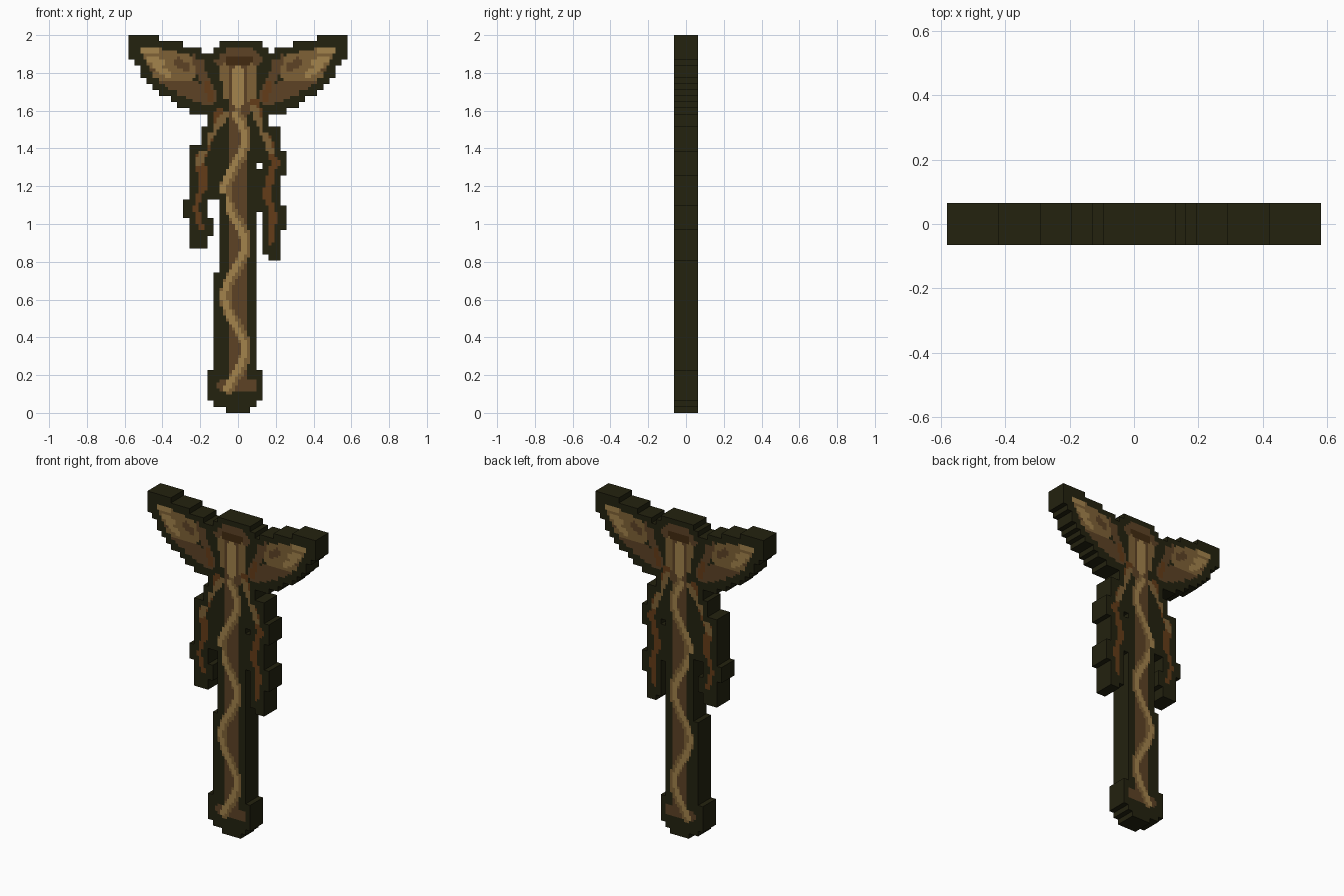
import bpy
import bmesh
import math
from mathutils import Vector

if "Cube" in bpy.data.objects:
    bpy.data.objects.remove(bpy.data.objects["Cube"], do_unlink=True)

U = 2 / 62        # one block of the silhouette
SUB = 2           # painted cells per block
DEPTH = 2 * U     # half thickness


# ---- Materials -------------------------------------------------------------
def linear(v):
    v /= 255
    return v / 12.92 if v <= 0.04045 else ((v + 0.055) / 1.055) ** 2.4


PALETTE = {"dark outline": (35, 34, 15), "deep bark": (66, 42, 16),
           "brown bark": (93, 66, 37), "red bark": (100, 60, 24),
           "tan wood": (126, 97, 54), "light wood": (163, 131, 76)}
OUT, DEEP, BROWN, RED, TAN, LIGHT = range(6)
materials = []
for name, rgb in PALETTE.items():
    m = bpy.data.materials.new(name)
    m.use_nodes = True
    col = [linear(c) for c in rgb] + [1]
    m.diffuse_color = col
    m.node_tree.nodes["Principled BSDF"].inputs["Base Color"].default_value = col
    materials.append(m)


# ---- Silhouette, as block rectangles (col0, col1, row0, row1) ---------------
def wing(side):
    # stepped top, lower edge sweeping up to the tip
    rects = []
    for n in range(5, 18):
        top = 59 + (n > 5) + (n > 8) + (n > 12)
        bottom = round(49.1 + .058 * (n - 4.5) ** 2)
        c = n if side > 0 else -n - 1
        rects.append((c, c + 1, bottom, top))
    return rects


PARTS = {
    "right_wing": wing(-1),
    "left_wing": wing(1),
    "trunk": [(-5, 5, 47, 59), (-4, 5, 59, 60), (-3, 4, 60, 61), (-3, 3, 23, 47),
              (-4, 3, 7, 23), (-5, 4, 2, 7), (-4, 3, 1, 2), (-2, 2, 0, 1)],
    "right_vine": [(-6, -3, 44, 47), (-8, -3, 35, 44), (-9, -5, 32, 35),
                   (-8, -4, 29, 32), (-8, -5, 27, 29)],
    "left_vine": [(3, 7, 41, 47), (4, 8, 39, 43), (3, 7, 33, 40), (4, 8, 30, 34),
                  (4, 7, 26, 30), (5, 7, 25, 26)],
}


def part_cells(rects):
    return {(i, k) for a, b, c, d in rects
            for i in range(a * SUB, b * SUB) for k in range(c * SUB, d * SUB)}


CELLS = {name: part_cells(r) for name, r in PARTS.items()}
SOLID = set().union(*CELLS.values())


# ---- Painted grain: (colour, half width, path in blocks), later covers earlier
def winding(z):
    return -.4 + 1.7 * math.cos(math.tau * (z - 45) / 17.3)


root = [(winding(z), z) for z in range(4, 50)]
trunk_grain = [
    (BROWN, 1.9, [(.2, 59), (.2, 50)]),
    (BROWN, 1.5, [(0, 50), (0, 5)]),
    (BROWN, .9, [(-2.6, 4.5), (2.4, 4.5)]),
    (TAN, .9, root),
    (LIGHT, .5, [(x - .3, z) for x, z in root if z % 17 > 1]),
    (TAN, .6, [(-2.2, 57), (-2.1, 52)]),
    (TAN, .6, [(2.3, 57), (2.3, 51)]),
    (LIGHT, .9, [(0, 56), (0, 51)]),
    # hollow crown
    (BROWN, .8, [(-3, 58), (-2, 59.2), (2, 59.2), (3, 58)]),
    (DEEP, .8, [(-1.4, 57.8), (1.6, 57.8)]),
]
vine_grain = [
    (RED, .8, [(-3, 49), (-6.2, 42), (-5.7, 37)]),
    (TAN, .6, [(-2, 49), (-5.3, 44.5), (-6.4, 41)]),
    (RED, .6, [(-6.2, 36), (-7.2, 33.5), (-5.8, 30.5)]),
    (RED, .7, [(2.6, 51), (6.2, 41), (4.6, 36), (5.9, 32), (5, 28)]),
    (TAN, .55, [(2.6, 50), (5.4, 43)]),
]
wing_grain = [
    (BROWN, 1.6, [(-13, 56.5), (-10, 54), (-5, 52)]),
    (TAN, 1.7, [(-14, 58.4), (-8, 57)]),
    (TAN, .8, [(-13, 55.5), (-7.8, 55.5)]),
    (BROWN, .9, [(-6.8, 58.2), (-4.8, 53)]),
    (BROWN, .7, [(-9.8, 57.6), (-8.6, 56.7)]),
    (RED, .6, [(-5.2, 54), (-4.3, 51.5)]),
    (OUT, .4, [(-5, 58), (-4.8, 55.5)]),
]
# light feather streaks fanning from the tip
wing_grain += [(LIGHT, .5, [(n - 15.6, 59.6 - 1.4 * n), (n - 13.6, 59.4 - 1.9 * n)])
               for n in range(3)]
mirrored = [(c, w, [(-x, z) for x, z in p]) for c, w, p in wing_grain]
STROKES = trunk_grain + vine_grain + wing_grain + mirrored


def near(p, a, b, w):
    a, b = Vector(a), Vector(b)
    t = max(0, min(1, (p - a).dot(b - a) / (b - a).length_squared))
    return (p - a - (b - a) * t).length <= w


def colour(i, k):
    # a one block rim stays dark
    for di in (-SUB, 0, SUB):
        for dk in (-SUB, 0, SUB):
            if (i + di, k + dk) not in SOLID:
                return OUT
    p = Vector(((i + .5) / SUB, (k + .5) / SUB))
    for c, w, path in reversed(STROKES):
        if any(near(p, a, b, w) for a, b in zip(path, path[1:])):
            return c
    return OUT


# ---- Build each part as a slab painted alike on front and back --------------
def build(name, cells):
    bm = bmesh.new()
    verts = {}

    def v(i, k, y):
        if (i, k, y) not in verts:
            verts[i, k, y] = bm.verts.new((i * U / SUB, y * DEPTH, k * U / SUB))
        return verts[i, k, y]

    for i, k in sorted(cells):
        ring = [(i, k), (i + 1, k), (i + 1, k + 1), (i, k + 1)]
        front = bm.faces.new([v(a, b, -1) for a, b in ring])
        back = bm.faces.new([v(a, b, 1) for a, b in reversed(ring)])
        front.material_index = back.material_index = colour(i, k)
        # side walls on the open edges only
        for n, (di, dk) in enumerate([(0, -1), (1, 0), (0, 1), (-1, 0)]):
            if (i + di, k + dk) not in SOLID:
                a, b = ring[n], ring[(n + 1) % 4]
                bm.faces.new([v(*b, -1), v(*a, -1), v(*a, 1), v(*b, 1)])
    mesh = bpy.data.meshes.new(name)
    bm.to_mesh(mesh)
    bm.free()
    for m in materials:
        mesh.materials.append(m)
    bpy.context.collection.objects.link(bpy.data.objects.new(name, mesh))


for part, cells in CELLS.items():
    build(part, cells)
